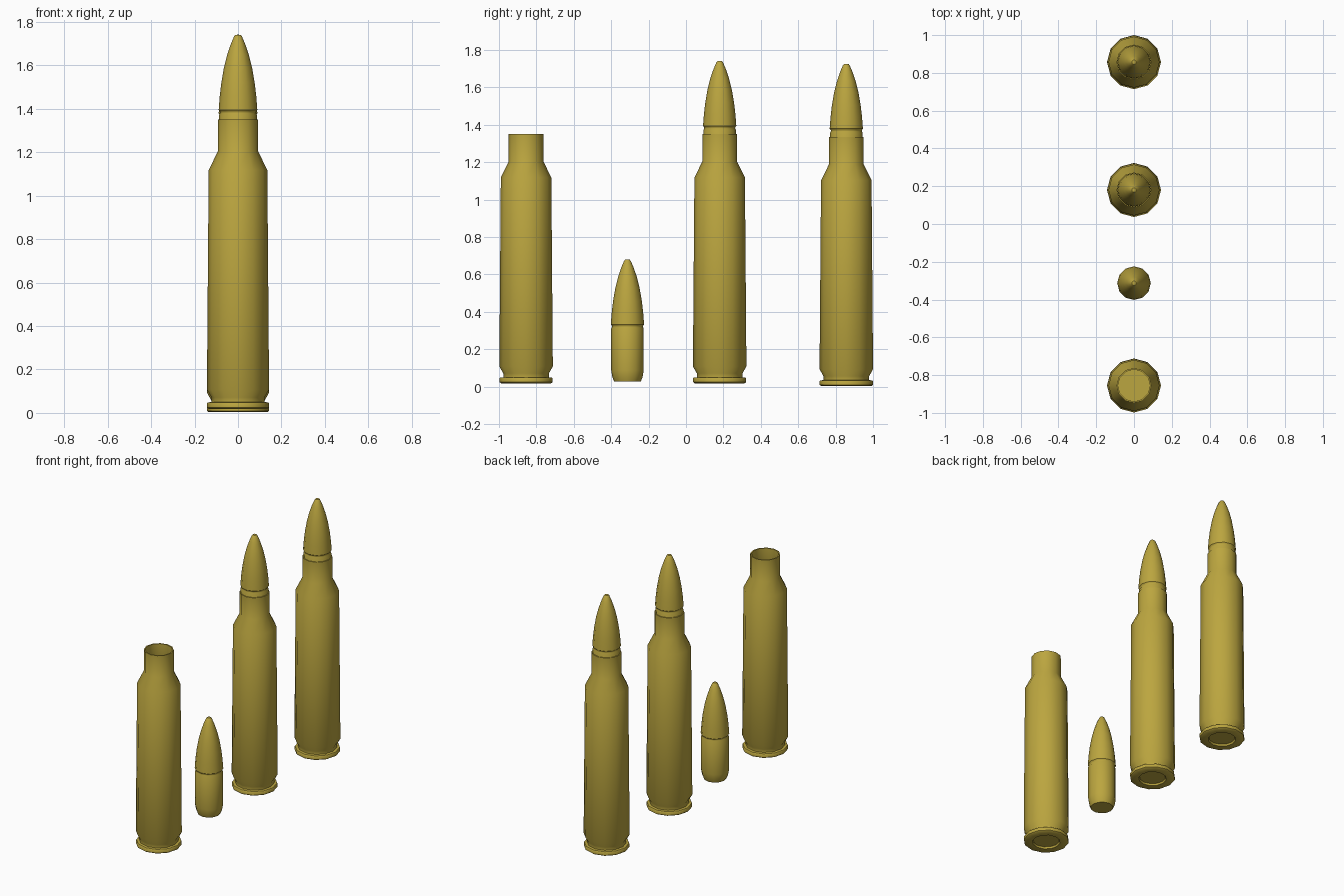
import bpy, bmesh, math

if "Cube" in bpy.data.objects:
    bpy.data.objects.remove(bpy.data.objects["Cube"])

SIDES = 12

brass = bpy.data.materials.new("brass")
brass.diffuse_color = (0.5, 0.38, 0.05, 1)
brass.use_nodes = True
brass.node_tree.nodes["Principled BSDF"].inputs["Base Color"].default_value = brass.diffuse_color


def lathe(name, profile, y, z):
    """Revolve a closed (radius, height) profile; radius 0 makes a pole."""
    bm = bmesh.new()
    rings = []
    for r, h in profile:
        if r == 0:
            rings.append([bm.verts.new((0, 0, h))] * SIDES)
        else:
            rings.append([bm.verts.new((r * math.cos(2 * math.pi * i / SIDES),
                                        r * math.sin(2 * math.pi * i / SIDES), h))
                          for i in range(SIDES)])
    for a, b in zip(rings, rings[1:]):
        for i in range(SIDES):
            j = (i + 1) % SIDES
            bm.faces.new(list(dict.fromkeys((a[i], a[j], b[j], b[i]))))
    bmesh.ops.recalc_face_normals(bm, faces=bm.faces)
    mesh = bpy.data.meshes.new(name)
    bm.to_mesh(mesh)
    bm.free()
    mesh.materials.append(brass)
    ob = bpy.data.objects.new(name, mesh)
    ob.location = (0, y, z)
    bpy.context.collection.objects.link(ob)
    bpy.ops.object.select_all(action='DESELECT')
    ob.select_set(True)
    bpy.context.view_layer.objects.active = ob
    bpy.ops.object.shade_smooth_by_angle(angle=math.radians(38))
    return ob


# Case: recessed base, rim, groove, tapered body, shoulder, neck, hollow inside
CASE = [(0, 0.012), (0.082, 0.012), (0.087, 0), (0.134, 0), (0.142, 0.006),
        (0.142, 0.026), (0.139, 0.03), (0.122, 0.032), (0.122, 0.053),
        (0.143, 0.09), (0.135, 1.10), (0.093, 1.185), (0.093, 1.332),
        (0.085, 1.332), (0.085, 1.18), (0.126, 1.095), (0.132, 0.09),
        (0.11, 0.045), (0, 0.045)]

# Pointed tip: tapered heel, shank, crimp groove, curved nose
TIP = [(0, 0), (0.071, 0), (0.081, 0.025), (0.087, 0.06), (0.087, 0.284),
       (0.083, 0.292), (0.083, 0.298), (0.089, 0.306), (0.084, 0.37),
       (0.077, 0.43), (0.065, 0.50), (0.050, 0.56), (0.033, 0.61),
       (0.018, 0.645), (0.012, 0.652), (0, 0.653)]

TIP_OFFSET = 1.07

# Empty case and loose tip
lathe("empty_case", CASE, -0.855, 0.018)
lathe("loose_tip", TIP, -0.313, 0.027)

# Two assembled rounds
for label, y, z in (("middle", 0.18, 0.018), ("end", 0.857, 0.003)):
    lathe(label + "_case", CASE, y, z)
    lathe(label + "_tip", TIP, y, z + TIP_OFFSET)
